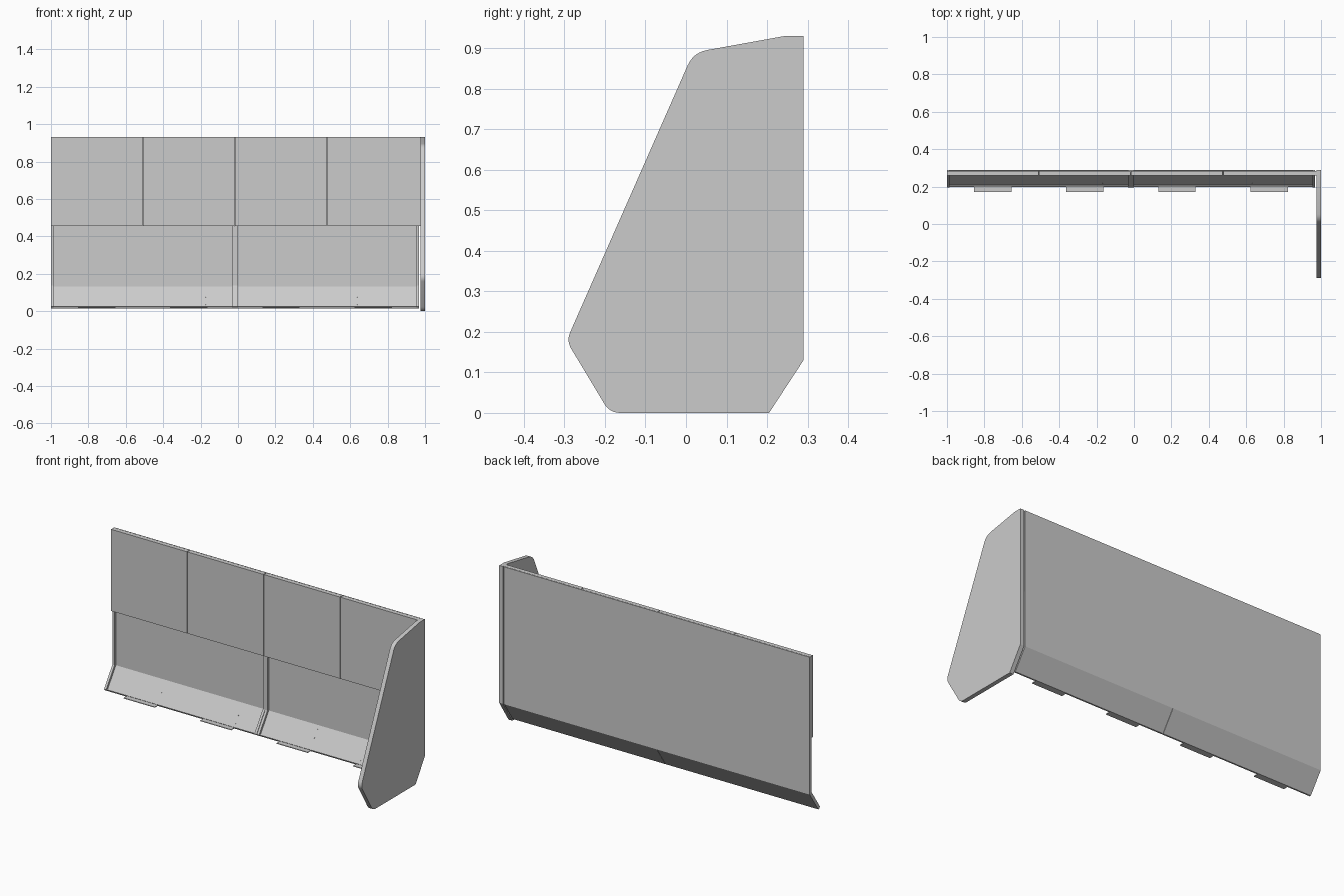
import bpy, bmesh, math
from mathutils import Vector

if "Cube" in bpy.data.objects:
    bpy.data.objects.remove(bpy.data.objects["Cube"])


def extrude_x(name, pts, x0, x1):
    """Solid from a closed (y, z) profile swept between x0 and x1."""
    bm = bmesh.new()
    face = bm.faces.new([bm.verts.new((x0, y, z)) for y, z in pts])
    ext = bmesh.ops.extrude_face_region(bm, geom=[face])
    moved = [v for v in ext["geom"] if isinstance(v, bmesh.types.BMVert)]
    bmesh.ops.translate(bm, verts=moved, vec=(x1 - x0, 0, 0))
    bmesh.ops.recalc_face_normals(bm, faces=bm.faces)
    me = bpy.data.meshes.new(name)
    bm.to_mesh(me)
    bm.free()
    ob = bpy.data.objects.new(name, me)
    bpy.context.collection.objects.link(ob)
    return ob


def box(name, x0, x1, y0, y1, z0, z1):
    return extrude_x(name, [(y0, z0), (y1, z0), (y1, z1), (y0, z1)], x0, x1)


def rounded(corners, steps=6):
    """Round each (y, z, tangent length) corner of a profile."""
    out = []
    n = len(corners)
    for i, (y, z, r) in enumerate(corners):
        c = Vector((y, z))
        if r == 0:
            out.append(c)
            continue
        a = c + (Vector(corners[i - 1][:2]) - c).normalized() * r
        b = c + (Vector(corners[(i + 1) % n][:2]) - c).normalized() * r
        for k in range(steps + 1):
            t = k / steps
            out.append(a * (1 - t) ** 2 + c * 2 * t * (1 - t) + b * t * t)
    return [(p.x, p.y) for p in out]


# End panel with rounded front corners
side = extrude_x("side_panel", rounded([
    (0.29, 0.93, 0), (0.245, 0.93, 0), (0.018, 0.889, 0.035),
    (-0.295, 0.178, 0.023), (-0.188, 0.0, 0.026),
    (0.205, 0.0, 0), (0.29, 0.13, 0)]), 0.975, 1.0)

# Folded back sheets: vertical wall, sloped foot and small bottom lip
sheet = [(0.29, 0.93), (0.29, 0.13), (0.212, 0.015), (0.203, 0.015),
         (0.199, 0.024), (0.204, 0.026), (0.208, 0.020),
         (0.285, 0.133), (0.285, 0.93)]
# Raised edge flanges that follow the same fold
flange = [(0.288, 0.455), (0.288, 0.131), (0.210, 0.016), (0.195, 0.024),
          (0.272, 0.137), (0.272, 0.455)]
for i, (x0, x1) in enumerate([(-1.0, -0.017), (-0.015, 0.968)]):
    extrude_x(f"back_sheet_{i}", sheet, x0, x1)
    extrude_x(f"left_flange_{i}", flange, x0, x0 + 0.014)
    extrude_x(f"right_flange_{i}", flange, x1 - 0.014, x1)

# Upper front covers and floor tabs, one per bay
pitch = 0.4925
for i in range(4):
    x0 = -1.0 + i * pitch
    x1 = 0.975 if i == 3 else x0 + pitch - 0.004
    box(f"front_cover_{i}", x0, x1, 0.26, 0.284, 0.455, 0.93)
    box(f"floor_tab_{i}", x0 + 0.145, x0 + 0.345, 0.17, 0.21, 0.018, 0.022)

# Tiny fixings on the sloped foot
slope = Vector((0, 0.077, 0.113)).normalized()
normal = Vector((0, -slope.z, slope.y))
for x in (-0.85, -0.665, -0.355, -0.17, 0.145, 0.32, 0.635, 0.81):
    for z in ((0.035, 0.075, 0.115) if x in (-0.665, -0.355, 0.145, 0.32) else (0.035, 0.075)):
        y = 0.208 + (z - 0.020) * 0.077 / 0.113
        bpy.ops.mesh.primitive_cylinder_add(
            vertices=8, radius=0.003, depth=0.002, location=(x, y, z),
            rotation=normal.to_track_quat('Z', 'Y').to_euler())
        bpy.context.object.name = "foot_fixing"

# Smooth only the rounded corners of the end panel
bpy.ops.object.select_all(action='DESELECT')
side.select_set(True)
bpy.context.view_layer.objects.active = side
bpy.ops.object.shade_smooth_by_angle(angle=math.radians(20))
